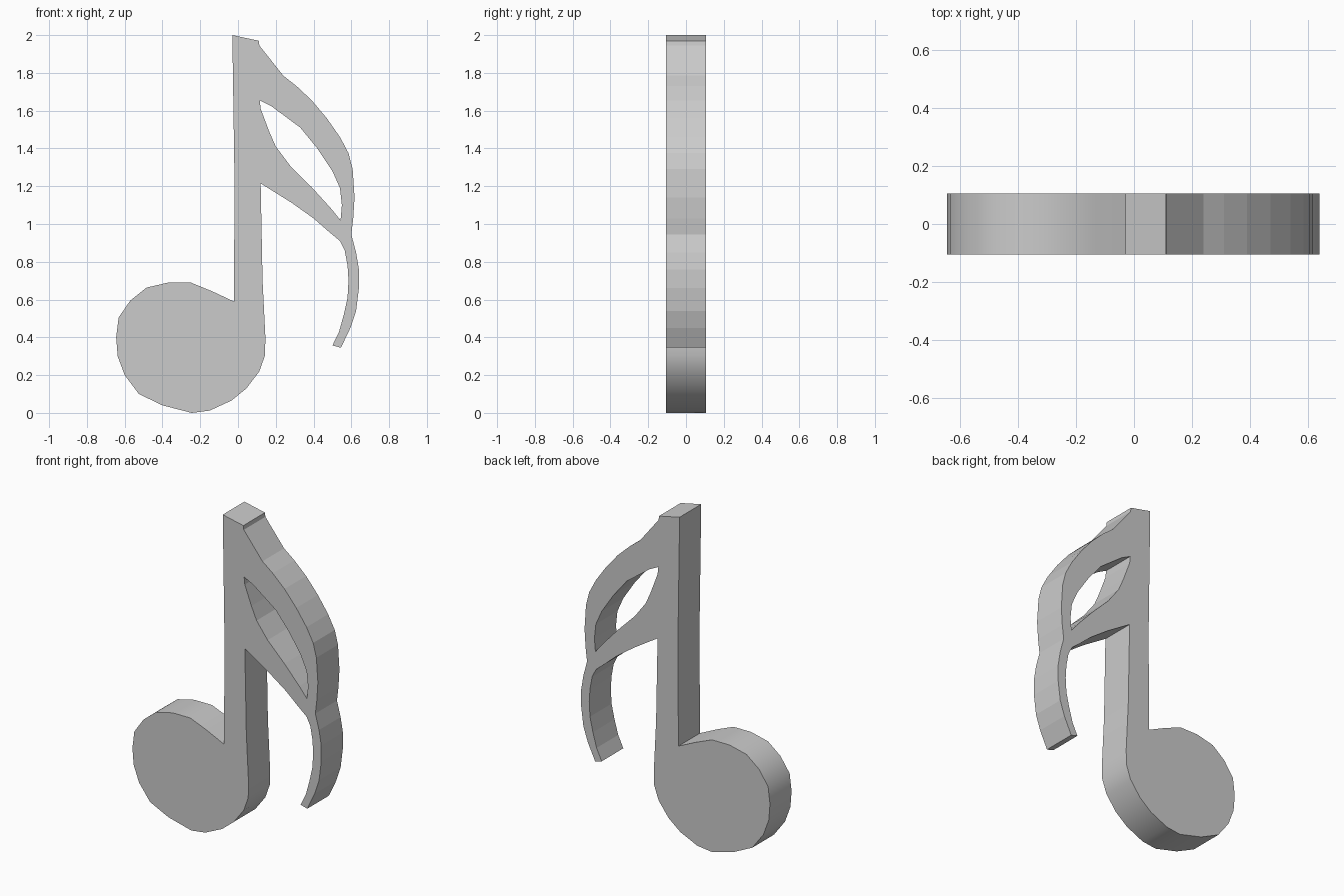
import bpy, bmesh
from mathutils import Vector
from mathutils.geometry import tessellate_polygon

HALF = 0.105  # half thickness

# Outline pieces (x, z), clockwise from the top of the stem
stem_top = [(-0.03, 2.0), (0.11, 1.97)]
flag_outer = [(0.113, 1.945), (0.24, 1.785), (0.31, 1.73), (0.39, 1.655), (0.47, 1.56),
              (0.54, 1.46), (0.585, 1.375), (0.607, 1.29), (0.617, 1.14), (0.61, 1.03),
              (0.6, 0.945), (0.625, 0.85), (0.64, 0.76), (0.64, 0.66), (0.625, 0.54),
              (0.595, 0.45), (0.545, 0.345)]
flag_inner = [(0.5, 0.357), (0.535, 0.43), (0.56, 0.52), (0.58, 0.61), (0.585, 0.7),
              (0.58, 0.78), (0.565, 0.86), (0.54, 0.91), (0.48, 0.96), (0.4, 1.03),
              (0.28, 1.115), (0.12, 1.215)]
head = [(0.13, 0.7), (0.145, 0.4), (0.143, 0.305), (0.113, 0.22), (0.045, 0.13),
        (-0.035, 0.065), (-0.15, 0.012), (-0.245, 0.0), (-0.4, 0.04), (-0.525, 0.1),
        (-0.6, 0.2), (-0.637, 0.3), (-0.645, 0.4), (-0.632, 0.505), (-0.57, 0.595),
        (-0.485, 0.663), (-0.37, 0.69), (-0.25, 0.69), (-0.135, 0.643), (-0.022, 0.59)]
stem_left = [(-0.018, 1.2)]
outline = stem_top + flag_outer + flag_inner + head + stem_left

# Opening between the two flags
opening = [(0.115, 1.655), (0.175, 1.625), (0.33, 1.51), (0.42, 1.4), (0.5, 1.28),
           (0.54, 1.19), (0.55, 1.1), (0.543, 1.02), (0.49, 1.085), (0.39, 1.195),
           (0.275, 1.31), (0.2, 1.41), (0.165, 1.49), (0.12, 1.61)]

bm = bmesh.new()
loops = [outline, opening]
points = [p for lp in loops for p in lp]
front = [bm.verts.new((x, -HALF, z)) for x, z in points]
back = [bm.verts.new((x, HALF, z)) for x, z in points]

# Front and back faces
for tri in tessellate_polygon([[Vector((x, z, 0)) for x, z in lp] for lp in loops]):
    bm.faces.new([front[i] for i in tri])
    bm.faces.new([back[i] for i in reversed(tri)])

# Side walls: faceted flags and stem, smooth round head
head_start = len(stem_top + flag_outer + flag_inner)
head_end = head_start + len(head) - 1
start = 0
for lp in loops:
    n = len(lp)
    for i in range(n):
        a, b = start + i, start + (i + 1) % n
        wall = bm.faces.new((front[a], front[b], back[b], back[a]))
        wall.smooth = head_start <= a < head_end
    start += n

bmesh.ops.recalc_face_normals(bm, faces=bm.faces[:])
mesh = bpy.data.meshes.new("music_note")
bm.to_mesh(mesh)
bm.free()
note = bpy.data.objects.new("music_note", mesh)
bpy.context.collection.objects.link(note)
